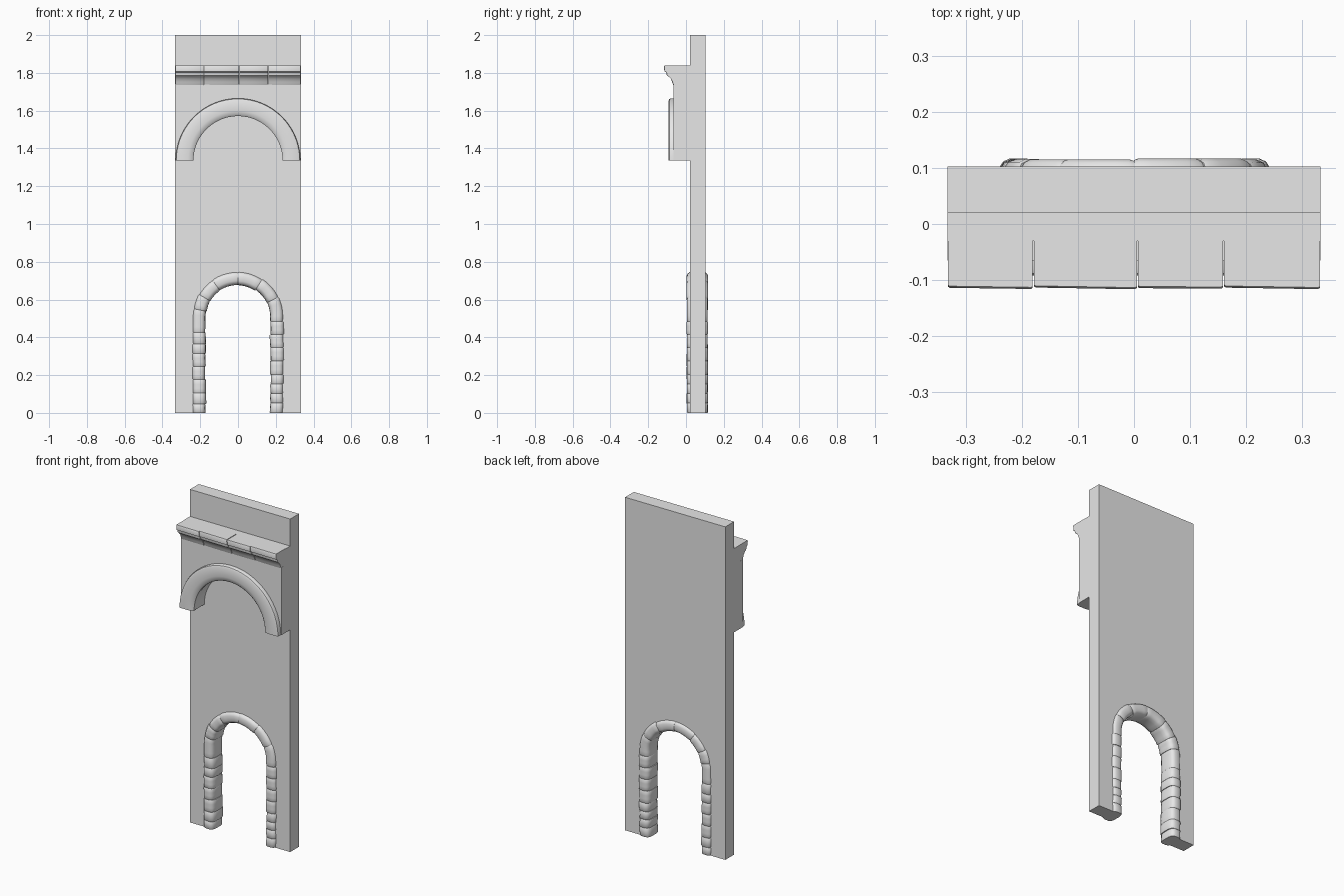
import bpy, bmesh, math, random
from math import sin, cos, pi

random.seed(4)
if "Cube" in bpy.data.objects:
    bpy.data.objects.remove(bpy.data.objects["Cube"])

stone = bpy.data.materials.new("grey stone")
stone.use_nodes = True
stone.diffuse_color = (0.8, 0.8, 0.8, 1)
stone.node_tree.nodes["Principled BSDF"].inputs["Base Color"].default_value = (0.8, 0.8, 0.8, 1)

HALF = 0.333


def finish(name, bm, smooth=None):
    bmesh.ops.recalc_face_normals(bm, faces=bm.faces)
    mesh = bpy.data.meshes.new(name)
    bm.to_mesh(mesh)
    bm.free()
    mesh.materials.append(stone)
    obj = bpy.data.objects.new(name, mesh)
    bpy.context.collection.objects.link(obj)
    if smooth:
        bpy.ops.object.select_all(action="DESELECT")
        obj.select_set(True)
        bpy.context.view_layer.objects.active = obj
        bpy.ops.object.shade_smooth_by_angle(angle=math.radians(smooth))
    return obj


def loft(bm, rings):
    """Skin a list of closed rings and cap both ends."""
    rows = [[bm.verts.new(p) for p in ring] for ring in rings]
    n = len(rows[0])
    for a, b in zip(rows, rows[1:]):
        for i in range(n):
            j = (i + 1) % n
            bm.faces.new((a[i], a[j], b[j], b[i]))
    bm.faces.new(rows[0])
    bm.faces.new(rows[-1])


def arched_slab(name, y0, y1, z0, z1, spring, radius, segs=32):
    """Slab with a round-headed opening rising from its lower edge."""
    arc = [(radius * cos(pi * i / segs), spring + radius * sin(pi * i / segs)) for i in range(segs + 1)]
    if spring > z0:
        arc = [(radius, z0)] + arc + [(-radius, z0)]
    outline = [(-HALF, z0), (-HALF, z1), (HALF, z1), (HALF, z0)] + arc
    bm = bmesh.new()
    loft(bm, [[(x, y, z) for x, z in outline] for y in (y0, y1)])
    return finish(name, bm)


# Main wall and the projecting arched block
arched_slab("wall", 0.02, 0.103, 0, 2, 0.505, 0.207)
arched_slab("upper_block", -0.065, 0.02, 1.335, 1.74, 1.335, 0.238, 48)

# Block course behind the cornice
bm = bmesh.new()
loft(bm, [[(x, -0.03, 1.74), (x, 0.02, 1.74), (x, 0.02, 1.838), (x, -0.03, 1.838)] for x in (-HALF, HALF)])
finish("cornice_backing", bm)

# Rounded moulding around the upper arch
section = [(0.236, -0.06), (0.236, -0.08), (0.245, -0.088), (0.265, -0.092),
           (0.318, -0.092), (0.327, -0.088), (0.33, -0.08), (0.33, -0.06)]
bm = bmesh.new()
loft(bm, [[(r * cos(a), y, 1.335 + r * sin(a)) for r, y in section]
          for a in (pi * i / 48 for i in range(49))])
finish("upper_arch_moulding", bm, 40)

# Cornice, laid in four moulded lengths of slightly uneven depth
cove = [(-0.028, 1.737), (-0.066, 1.737), (-0.072, 1.752), (-0.078, 1.768),
        (-0.09, 1.78), (-0.1, 1.787), (-0.103, 1.803), (-0.113, 1.808),
        (-0.115, 1.832), (-0.112, 1.838), (-0.028, 1.838)]
joints = [-HALF, -0.18, 0.006, 0.16, HALF]
for k, (x0, x1) in enumerate(zip(joints, joints[1:])):
    bm = bmesh.new()
    rings = []
    depth = random.uniform(-0.002, 0.002)
    for t, inset in ((0.0, 0.002), (0.02, 0), (0.98, 0), (1.0, 0.002)):
        x = x0 + 0.001 + (x1 - x0 - 0.002) * t
        shift = depth * (t - 0.5) * 2 + inset
        rings.append([(x, y + (shift if y < -0.03 else 0), z + (0.002 * (k % 2) if z > 1.82 else 0))
                      for y, z in cove])
    loft(bm, rings)
    finish("cornice_stone_%d" % (k + 1), bm, 35)

# Doorway surround: stones strung along a round-headed path
LEG, RAD, MID_Y = 0.505, 0.207, 0.06
ARC = pi * RAD


def door_frame(s):
    """Centre point and outward direction at distance s along the path."""
    if s < LEG:
        return -RAD, s, -1, 0
    if s > LEG + ARC:
        return RAD, 2 * LEG + ARC - s, 1, 0
    a = pi - (s - LEG) / RAD
    return RAD * cos(a), LEG + RAD * sin(a), cos(a), sin(a)


def power(v, e):
    return math.copysign(abs(v) ** e, v)


cuts = [0]
while cuts[-1] < LEG - 0.08:
    cuts.append(cuts[-1] + random.uniform(0.045, 0.075))
cuts.append(LEG + 0.04)
cuts += [LEG + ARC * t for t in (0.17, 0.31, 0.5, 0.68, 0.85)]
right = [2 * LEG + ARC]
while right[-1] > LEG + ARC + 0.06:
    right.append(right[-1] - random.uniform(0.045, 0.075))
cuts += right[::-1]

SIDES = 16
for k, (s0, s1) in enumerate(zip(cuts, cuts[1:])):
    bm = bmesh.new()
    width = 0.037 + random.uniform(-0.002, 0.001)
    depth = 0.057 + random.uniform(-0.002, 0.001)
    drift = random.uniform(-0.002, 0.002)
    tilt = random.uniform(-0.004, 0.004)
    middle = max(2, round((s1 - s0) / 0.025))
    steps = [0, 0.07] + [0.07 + 0.86 * i / middle for i in range(1, middle)] + [0.93, 1]
    rings = []
    for t in steps:
        scale = 0.95 if t in (0, 1) else 1
        x, z, nx, nz = door_frame(s0 + (s1 - s0) * t)
        wobble = drift + tilt * (t - 0.5)
        ring = []
        for i in range(SIDES):
            a = 2 * pi * (i + 0.5) / SIDES
            r = width * scale * power(cos(a), 0.6) + wobble
            ring.append((x + nx * r, MID_Y + depth * scale * power(sin(a), 0.6), z + nz * r))
        rings.append(ring)
    loft(bm, rings)
    finish("door_stone_%d" % (k + 1), bm, 45)
